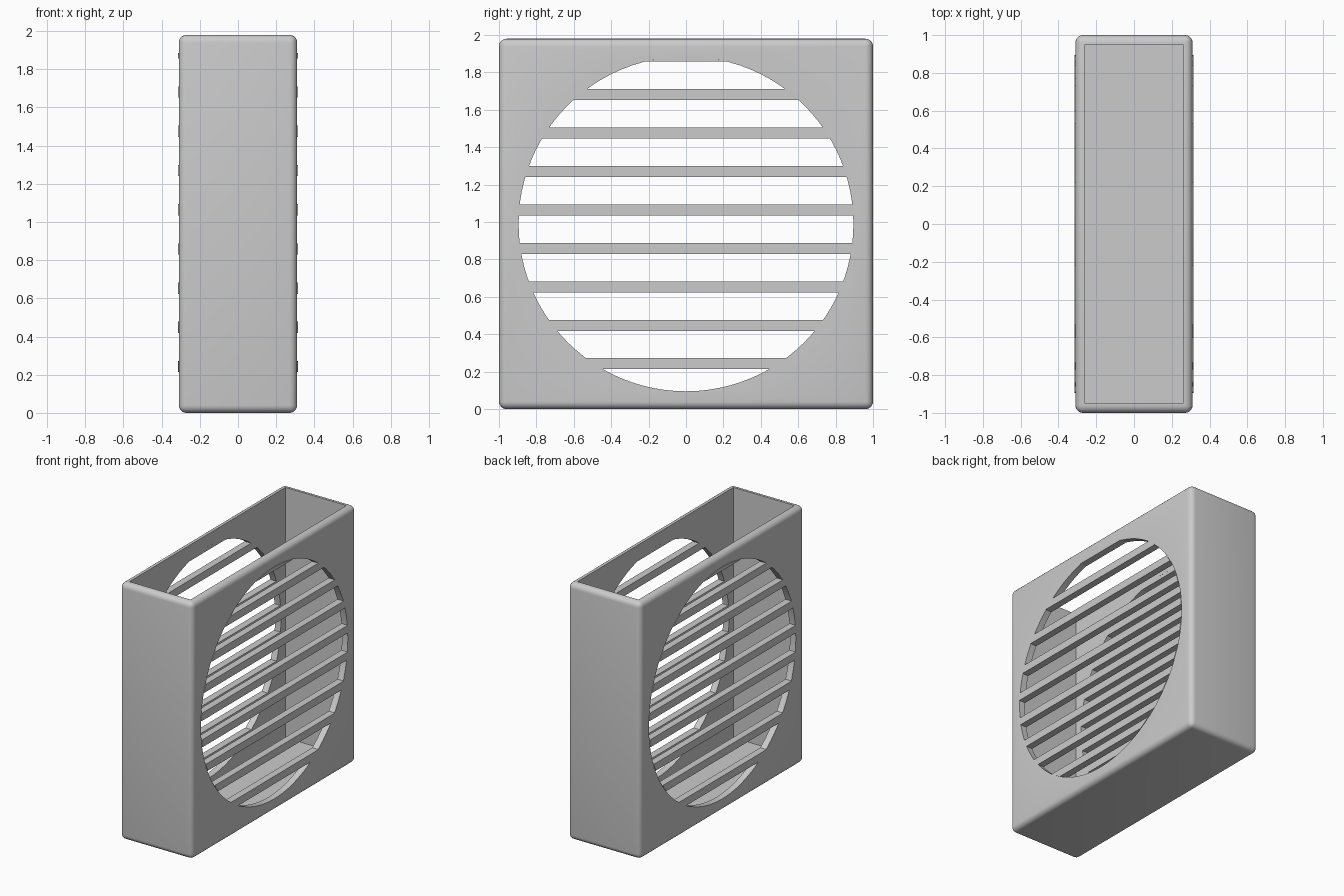
import bpy, bmesh
from math import sqrt, pi, radians
from mathutils import Matrix

HALF_X, HALF_Y, HEIGHT, WALL = 0.31, 1.0, 1.98, 0.05
RADIUS, CENTRE_Z = 0.895, 0.99

old = bpy.data.objects.get("Cube")
if old:
    bpy.data.objects.remove(old)

grey = bpy.data.materials.new("light_grey")
grey.use_nodes = True
colour = (0.6, 0.6, 0.6, 1)
grey.diffuse_color = colour
grey.node_tree.nodes["Principled BSDF"].inputs["Base Color"].default_value = colour


def make(name, bm):
    bmesh.ops.recalc_face_normals(bm, faces=bm.faces)
    mesh = bpy.data.meshes.new(name)
    bm.to_mesh(mesh)
    bm.free()
    mesh.materials.append(grey)
    obj = bpy.data.objects.new(name, mesh)
    bpy.context.collection.objects.link(obj)
    return obj


def box(name, hx, hy, z0, z1, round_edges=0):
    bm = bmesh.new()
    place = Matrix.Translation((0, 0, (z0 + z1) / 2)) @ Matrix.Diagonal((2 * hx, 2 * hy, z1 - z0, 1))
    bmesh.ops.create_cube(bm, size=1, matrix=place)
    if round_edges:
        bmesh.ops.bevel(bm, geom=bm.edges[:], offset=round_edges, segments=5,
                        profile=0.5, affect='EDGES')
    return make(name, bm)


def cut(target, cutter):
    mod = target.modifiers.new("cut", 'BOOLEAN')
    mod.operation = 'DIFFERENCE'
    mod.solver = 'EXACT'
    mod.object = cutter
    bpy.context.view_layer.objects.active = target
    bpy.ops.object.modifier_apply(modifier=mod.name)
    bpy.data.objects.remove(cutter)


# Rounded housing, hollow and open at the top
housing = box("housing", HALF_X, HALF_Y, 0, HEIGHT, 0.04)
cut(housing, box("cavity_cutter", HALF_X - WALL, HALF_Y - WALL, WALL, HEIGHT + 1))

# Round opening through both broad walls
bm = bmesh.new()
bmesh.ops.create_cone(bm, cap_ends=True, segments=96, radius1=RADIUS, radius2=RADIUS, depth=2,
                      matrix=Matrix.Translation((0, 0, CENTRE_Z)) @ Matrix.Rotation(pi / 2, 4, 'Y'))
cut(housing, make("opening_cutter", bm))

# Slats trimmed to the round opening, on both sides
STEPS = 6
for side, word in ((1, "left"), (-1, "right")):
    for i in range(9):
        low = 0.213 + i * 0.2055
        high = min(low + 0.059, CENTRE_Z + RADIUS - 0.001)
        levels = [low + (high - low) * k / STEPS for k in range(STEPS + 1)]
        ends = [(sqrt(RADIUS ** 2 - (z - CENTRE_Z) ** 2), z) for z in levels]
        outline = ends + [(-y, z) for y, z in reversed(ends)]
        bm = bmesh.new()
        face = bm.faces.new([bm.verts.new((side * (HALF_X - WALL), y, z)) for y, z in outline])
        grown = bmesh.ops.extrude_face_region(bm, geom=[face])["geom"]
        bmesh.ops.translate(bm, vec=(side * (WALL + 0.004), 0, 0),
                            verts=[v for v in grown if isinstance(v, bmesh.types.BMVert)])
        make(f"{word}_slat_{i + 1}", bm)

# Smooth rounding with sharp openings
bpy.ops.object.select_all(action='DESELECT')
housing.select_set(True)
bpy.context.view_layer.objects.active = housing
bpy.ops.object.shade_smooth_by_angle(angle=radians(30))
